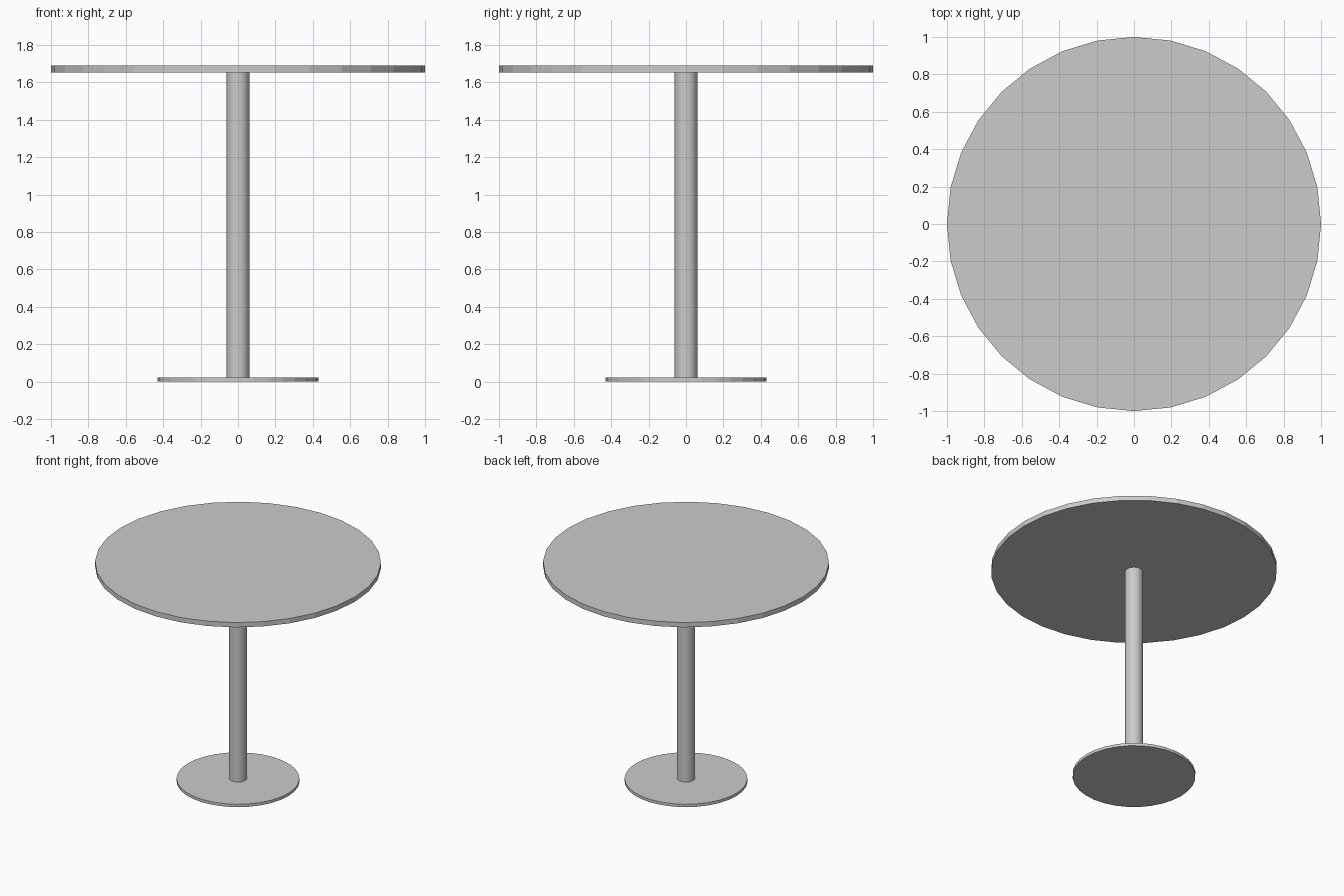
import bpy

if "Cube" in bpy.data.objects:
    bpy.data.objects.remove(bpy.data.objects["Cube"])


def disc(name, radius, z_bottom, z_top):
    """Upright 32-sided flat-shaded cylinder between two heights."""
    bpy.ops.mesh.primitive_cylinder_add(
        vertices=32, radius=radius, depth=z_top - z_bottom,
        location=(0, 0, (z_bottom + z_top) / 2))
    obj = bpy.context.object
    obj.name = name
    return obj


# Floor plate, central column and round top
disc("base_plate", 0.43, 0.0, 0.022)
disc("column", 0.062, 0.022, 1.653)
disc("table_top", 1.0, 1.653, 1.69)
